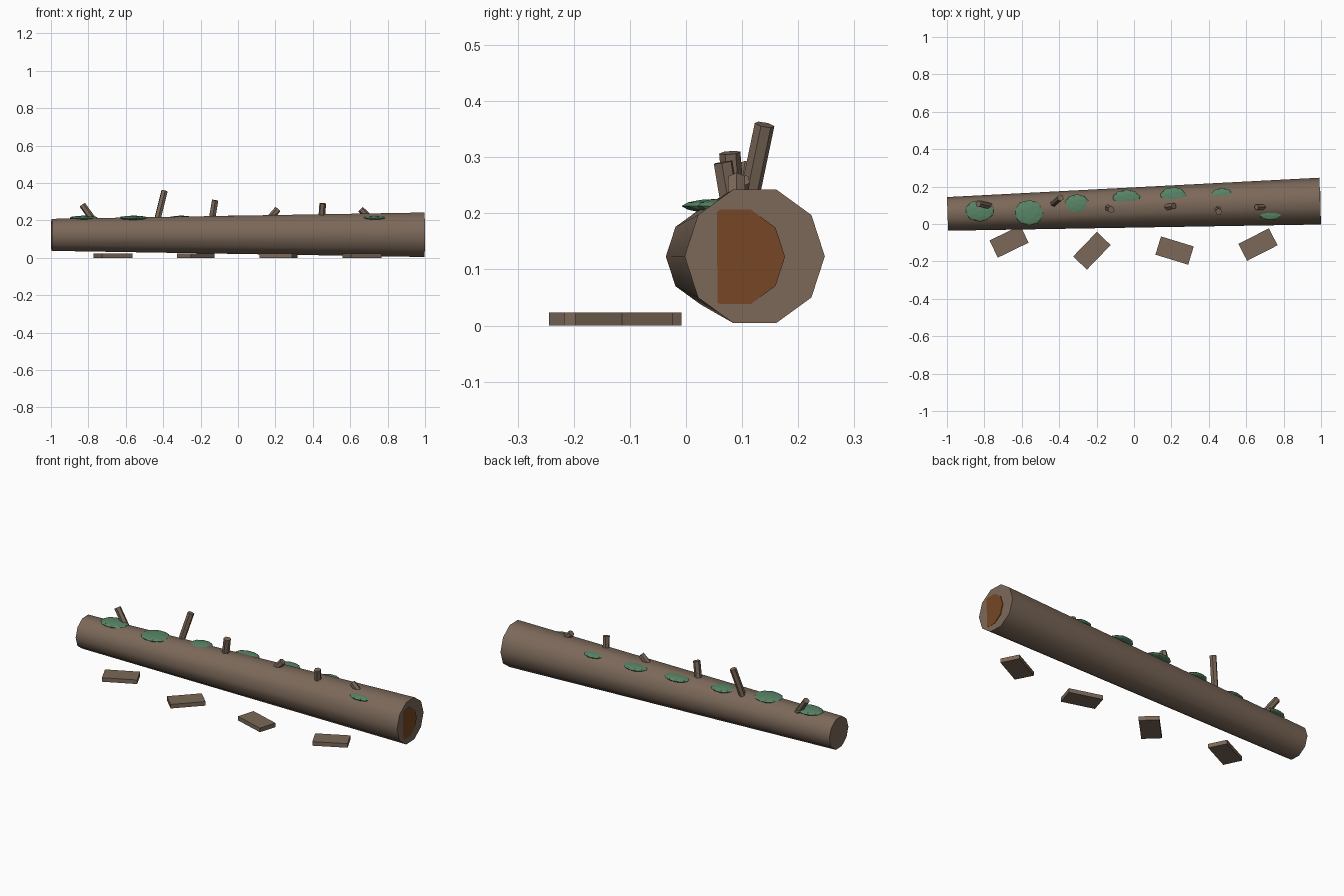
import bpy
import math
from mathutils import Vector

cube = bpy.data.objects.get("Cube")
if cube:
    bpy.data.objects.remove(cube, do_unlink=True)


def material(name, color):
    mat = bpy.data.materials.new(name)
    mat.use_nodes = True
    mat.diffuse_color = (*color, 1)
    bsdf = next(n for n in mat.node_tree.nodes if n.type == 'BSDF_PRINCIPLED')
    bsdf.inputs["Base Color"].default_value = (*color, 1)
    bsdf.inputs["Roughness"].default_value = 0.9
    return mat


bark = material("bark_brown", (0.2, 0.14, 0.1))
core = material("core_brown", (0.18, 0.062, 0.018))
green = material("moss_green", (0.1, 0.235, 0.135))


def finish(name, mat, smooth=False):
    obj = bpy.context.object
    obj.name = name
    obj.data.materials.append(mat)
    if smooth:
        bpy.ops.object.shade_smooth_by_angle(angle=math.radians(40))
    return obj


def rod(name, start, end, r1, r2, sides, mat, smooth=False, up='Y'):
    """Tapered cylinder between two points."""
    a, b = Vector(start), Vector(end)
    turn = (b - a).to_track_quat('Z', up).to_euler()
    bpy.ops.mesh.primitive_cone_add(vertices=sides, radius1=r1, radius2=r2,
                                    depth=(b - a).length, location=(a + b) / 2,
                                    rotation=turn)
    return finish(name, mat, smooth)


# Fallen trunk and the darker heartwood in its thick end
rod("trunk", (-0.997, 0.054, 0.123), (0.9957, 0.1225, 0.1235),
    0.09, 0.125, 10, bark, smooth=True, up='X')
rod("heartwood", (0.958, 0.088, 0.1225), (0.998, 0.088, 0.1225),
    0.0885, 0.0885, 10, core, up='X')

# Broken branch stubs
stubs = [
    ((-0.765, 0.095, 0.19), (-0.832, 0.108, 0.283), 0.018),
    ((-0.435, 0.105, 0.19), (-0.393, 0.14, 0.358), 0.018),
    ((-0.142, 0.088, 0.19), (-0.122, 0.078, 0.308), 0.019),
    ((0.16, 0.088, 0.2), (0.213, 0.097, 0.26), 0.018),
    ((0.446, 0.083, 0.19), (0.453, 0.066, 0.291), 0.018),
    ((0.71, 0.09, 0.21), (0.655, 0.09, 0.26), 0.017),
]
for i, (base, tip, r) in enumerate(stubs):
    rod(f"branch_stub_{i + 1}", base, tip, r, r, 6, bark)

# Flattened moss clumps: x, y, half length, half width
clumps = [
    (-0.825, 0.07, 0.078, 0.058), (-0.56, 0.06, 0.08, 0.068),
    (-0.305, 0.105, 0.066, 0.054), (-0.04, 0.137, 0.075, 0.047),
    (0.21, 0.145, 0.072, 0.054), (0.47, 0.147, 0.062, 0.046),
    (0.73, 0.06, 0.068, 0.04),
]
for i, (x, y, sx, sy) in enumerate(clumps):
    bpy.ops.mesh.primitive_ico_sphere_add(subdivisions=2, radius=1,
                                          location=(x, y, 0.213),
                                          scale=(sx, sy, 0.013))
    finish(f"moss_clump_{i + 1}", green)

# Loose bark slabs on the ground: x, y, turn
slabs = [(-0.668, -0.094, 26), (-0.225, -0.143, 46),
         (0.217, -0.142, -17), (0.663, -0.11, 27)]
for i, (x, y, turn) in enumerate(slabs):
    bpy.ops.mesh.primitive_cube_add(size=1, location=(x, y, 0.0115),
                                    rotation=(0, 0, math.radians(turn)))
    bpy.context.object.scale = (0.183, 0.102, 0.023)
    finish(f"bark_slab_{i + 1}", bark)
